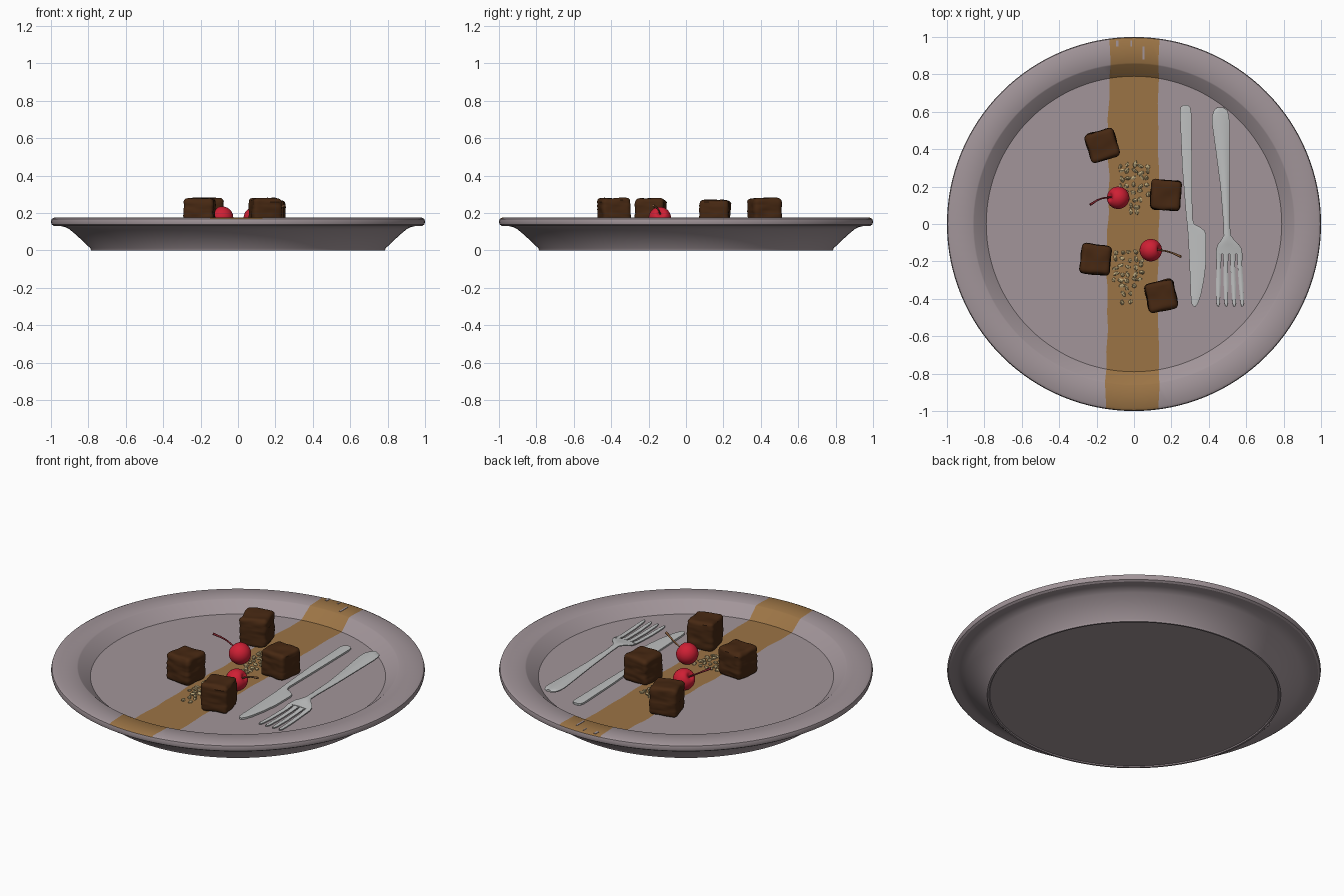
import bpy, bmesh, math, random
from mathutils import Vector, Matrix, noise

if "Cube" in bpy.data.objects:
    bpy.data.objects.remove(bpy.data.objects["Cube"])

random.seed(4)
FLOOR = 0.115


def mat(name, r, g, b):
    m = bpy.data.materials.new(name)
    m.diffuse_color = (r, g, b, 1)
    m.use_nodes = True
    m.node_tree.nodes["Principled BSDF"].inputs["Base Color"].default_value = m.diffuse_color
    return m


PLATE = mat("mauve grey", 0.36, 0.30, 0.32)
SAUCE = mat("caramel", 0.33, 0.175, 0.06)
CAKE = mat("chocolate", 0.062, 0.021, 0.006)
RED = mat("cherry red", 0.62, 0.014, 0.034)
STEM_RED = mat("dark red stem", 0.23, 0.02, 0.03)
STEM_BROWN = mat("brown stem", 0.22, 0.10, 0.04)
METAL = mat("steel", 0.52, 0.53, 0.53)
NUT = mat("nut beige", 0.52, 0.40, 0.20)


def finish(bm, name, *mats, angle=35):
    bmesh.ops.recalc_face_normals(bm, faces=bm.faces)
    me = bpy.data.meshes.new(name)
    bm.to_mesh(me)
    bm.free()
    ob = bpy.data.objects.new(name, me)
    bpy.context.collection.objects.link(ob)
    for m in mats:
        me.materials.append(m)
    if angle:
        bpy.ops.object.select_all(action='DESELECT')
        ob.select_set(True)
        bpy.context.view_layer.objects.active = ob
        bpy.ops.object.shade_smooth_by_angle(angle=math.radians(angle))
    return ob


# Plate: revolved profile, with the sauce band cut into its upper faces
def left_edge(y):
    return -0.14 + 0.01 * y + 0.004 * math.sin(9 * y) + 0.003 * math.sin(31 * y)


def right_edge(y):
    return 0.131 + 0.003 * math.sin(7 * y + 1) + 0.002 * math.sin(27 * y)


def make_plate(n=128):
    prof = [(0.4, 0.006), (0.772, 0.006), (0.776, 0), (0.786, 0), (0.79, 0.012),
            (0.86, 0.078), (0.9, 0.112), (0.922, 0.124), (0.948, 0.13), (0.985, 0.131),
            (0.996, 0.138), (1.0, 0.153), (0.996, 0.168), (0.982, 0.175),
            (0.862, 0.175), (0.855, 0.171), (0.79, FLOOR)]
    prof += [(r / 10, FLOOR) for r in range(7, 0, -1)]
    bm = bmesh.new()
    rings = [[bm.verts.new((r * math.cos(2 * math.pi * i / n), r * math.sin(2 * math.pi * i / n), z))
              for i in range(n)] for r, z in prof]
    for a, b in zip(rings, rings[1:]):
        for i in range(n):
            j = (i + 1) % n
            bm.faces.new((a[i], a[j], b[j], b[i]))
    bm.faces.new(rings[0][::-1])
    bm.faces.new(rings[-1])
    bmesh.ops.recalc_face_normals(bm, faces=bm.faces)
    for edge in (left_edge, right_edge):
        top = [f for f in bm.faces if f.normal.z > 0.3]
        geom = top + list({e for f in top for e in f.edges}) + list({v for f in top for v in f.verts})
        for v in bm.verts:
            v.co.x -= edge(v.co.y)
        bmesh.ops.bisect_plane(bm, geom=geom, plane_co=(0, 0, 0), plane_no=(1, 0, 0), dist=1e-5)
        for v in bm.verts:
            v.co.x += edge(v.co.y)
    bm.normal_update()
    for f in bm.faces:
        c = f.calc_center_median()
        if f.normal.z > 0.3 and left_edge(c.y) < c.x < right_edge(c.y):
            f.material_index = 1
    finish(bm, "plate", PLATE, SAUCE, angle=30)


make_plate()

# Bare streaks in the sauce on the back rim
bm = bmesh.new()
for x, y, w, h in ((0.05, 0.915, 0.01, 0.07), (-0.09, 0.965, 0.014, 0.03), (-0.015, 0.965, 0.006, 0.03)):
    bmesh.ops.create_cube(bm, size=1, matrix=Matrix.Translation((x, y, 0.1755)) @ Matrix.Diagonal((w, h, 0.003, 1)))
finish(bm, "bare_streaks", PLATE, angle=0)


# Brownies: rounded cubes with rough, layered surfaces
def brownie(name, x, y, rot, w, h):
    bm = bmesh.new()
    bmesh.ops.create_cube(bm, size=1)
    bmesh.ops.subdivide_edges(bm, edges=bm.edges, cuts=15, use_grid_fill=True)
    half, rad = Vector((w / 2, w / 2, h / 2)), 0.022
    off = Vector((x * 40, y * 40, 0))
    for v in bm.verts:
        p = Vector([v.co[i] * 2 * half[i] for i in range(3)])
        core = Vector([max(-half[i] + rad, min(half[i] - rad, p[i])) for i in range(3)])
        d = (p - core).normalized()
        p = core + d * rad
        k = noise.noise(Vector((p.x * 14, p.y * 14, p.z * 60)) + off)
        k2 = noise.noise(p * 18 + off)
        p += d * (0.005 * k + 0.004 * k2)
        p.z = max(p.z, -h / 2)
        v.co = p
    bmesh.ops.transform(bm, matrix=Matrix.Translation((x, y, FLOOR + h / 2)) @ Matrix.Rotation(math.radians(rot), 4, 'Z'),
                        verts=bm.verts)
    finish(bm, name, CAKE, angle=40)


brownie("brownie_back_left", -0.17, 0.42, 16, 0.157, 0.165)
brownie("brownie_right", 0.17, 0.155, -4, 0.16, 0.153)
brownie("brownie_left", -0.205, -0.19, -6, 0.158, 0.162)
brownie("brownie_front_right", 0.145, -0.385, 13, 0.157, 0.165)


# Cherries: dimpled spheres, each with a curved stem
def cherry(name, c, path, stem_mat):
    c = Vector(c)
    axis = (Vector(path[0]) - c).normalized()
    bm = bmesh.new()
    bmesh.ops.create_uvsphere(bm, u_segments=32, v_segments=20, radius=0.06)
    for v in bm.verts:
        rr = math.hypot(v.co.x, v.co.y)
        if v.co.z > 0:
            v.co.z -= 0.018 * math.exp(-(rr / 0.018) ** 2)
    rot = Vector((0, 0, 1)).rotation_difference(axis).to_matrix().to_4x4()
    bmesh.ops.transform(bm, matrix=Matrix.Translation(c) @ rot, verts=bm.verts)
    finish(bm, name, RED, angle=60)
    cu = bpy.data.curves.new(name + "_stem", 'CURVE')
    cu.dimensions = '3D'
    cu.bevel_depth = 0.0045
    cu.bevel_resolution = 2
    cu.use_fill_caps = True
    sp = cu.splines.new('BEZIER')
    sp.bezier_points.add(len(path) - 1)
    for bp, p in zip(sp.bezier_points, path):
        bp.co = p
        bp.handle_left_type = bp.handle_right_type = 'AUTO'
    sp.bezier_points[-1].radius = 1.5
    cu.materials.append(stem_mat)
    bpy.context.collection.objects.link(bpy.data.objects.new(name + "_stem", cu))


cherry("cherry_back", (-0.085, 0.14, 0.175),
       [(-0.12, 0.144, 0.2), (-0.18, 0.134, 0.235), (-0.235, 0.103, 0.265)], STEM_RED)
cherry("cherry_front", (0.09, -0.14, 0.173),
       [(0.125, -0.137, 0.193), (0.19, -0.15, 0.22), (0.252, -0.175, 0.24)], STEM_BROWN)


# Cutlery: strips lofted along y from rows of (y, left x, right x, base z)
def loft(bm, rows, thick, dome, n=6):
    rings = []
    for y, xl, xr, z in rows:
        ring = [bm.verts.new((xl, y, z)), bm.verts.new((xr, y, z))]
        for i in range(n, -1, -1):
            t = i / n
            top = thick * (1 - dome * (2 * t - 1) ** 2)
            ring.append(bm.verts.new((xl + (xr - xl) * t, y, z + top)))
        rings.append(ring)
    for a, b in zip(rings, rings[1:]):
        for i in range(len(a)):
            j = (i + 1) % len(a)
            bm.faces.new((a[i], a[j], b[j], b[i]))
    bm.faces.new(rings[0])
    bm.faces.new(rings[-1])


bm = bmesh.new()
z = FLOOR + 0.001
loft(bm, [(0.635, 0.262, 0.288, z), (0.625, 0.25, 0.3, z), (0.6, 0.245, 0.306, z), (0.3, 0.258, 0.31, z),
          (0.03, 0.28, 0.312, z), (0.0, 0.284, 0.322, z), (-0.015, 0.286, 0.35, z), (-0.035, 0.287, 0.378, z),
          (-0.06, 0.289, 0.386, z), (-0.2, 0.296, 0.386, z), (-0.3, 0.3, 0.374, z), (-0.38, 0.303, 0.358, z),
          (-0.425, 0.307, 0.342, z), (-0.44, 0.318, 0.33, z)], 0.012, 0.15)
finish(bm, "knife", METAL)

bm = bmesh.new()
loft(bm, [(0.622, 0.445, 0.478, 0.138), (0.61, 0.428, 0.497, 0.138), (0.58, 0.418, 0.508, 0.138),
          (0.53, 0.418, 0.511, 0.137), (0.4, 0.436, 0.51, 0.135), (0.2, 0.462, 0.51, 0.133),
          (0.0, 0.478, 0.512, 0.137), (-0.06, 0.48, 0.518, 0.139), (-0.085, 0.467, 0.535, 0.137),
          (-0.11, 0.447, 0.562, 0.132), (-0.13, 0.441, 0.574, 0.128), (-0.16, 0.438, 0.58, 0.124)], 0.013, 0.6)
for i in range(4):
    x0, x1 = 0.4535 + 0.0373 * i, 0.45 + 0.043 * i
    loft(bm, [(-0.155, x0 - 0.0155, x0 + 0.0155, 0.125),
              (-0.21, x0 - 0.0125, x0 + 0.0125, 0.118),
              (-0.32, (x0 + x1) / 2 - 0.0125, (x0 + x1) / 2 + 0.0125, 0.116),
              (-0.42, x1 - 0.010, x1 + 0.010, 0.118),
              (-0.44, x1 - 0.004, x1 + 0.004, 0.119)], 0.01, 0.4)
finish(bm, "fork", METAL)


# Chopped nuts: two scatters that taper towards the front
def nuts(name, xc, drift, y0, y1):
    bm = bmesh.new()
    for row in range(8):
        t = row / 7
        y = y0 + (y1 - y0) * t
        count = 5 if t < 0.6 else (3 if t < 0.8 else 2)
        for i in range(count):
            u = (i + 0.5) / count - 0.5
            x = xc + drift * t + u * 0.035 * count + random.uniform(-0.007, 0.007)
            m = (Matrix.Translation((x, y + random.uniform(-0.01, 0.01), FLOOR + 0.004))
                 @ Matrix.Rotation(random.uniform(0, 3.14), 4, 'Z')
                 @ Matrix.Diagonal((random.uniform(0.013, 0.021), random.uniform(0.009, 0.013), 0.009, 1)))
            made = bmesh.ops.create_icosphere(bm, subdivisions=1, radius=1, matrix=m)
            for v in made["verts"]:
                v.co += Vector([random.uniform(-0.002, 0.002) for _ in range(3)])
    finish(bm, name, NUT, angle=0)


nuts("nuts_back", 0.0, 0.0, 0.315, 0.06)
nuts("nuts_front", -0.025, -0.015, -0.155, -0.41)
